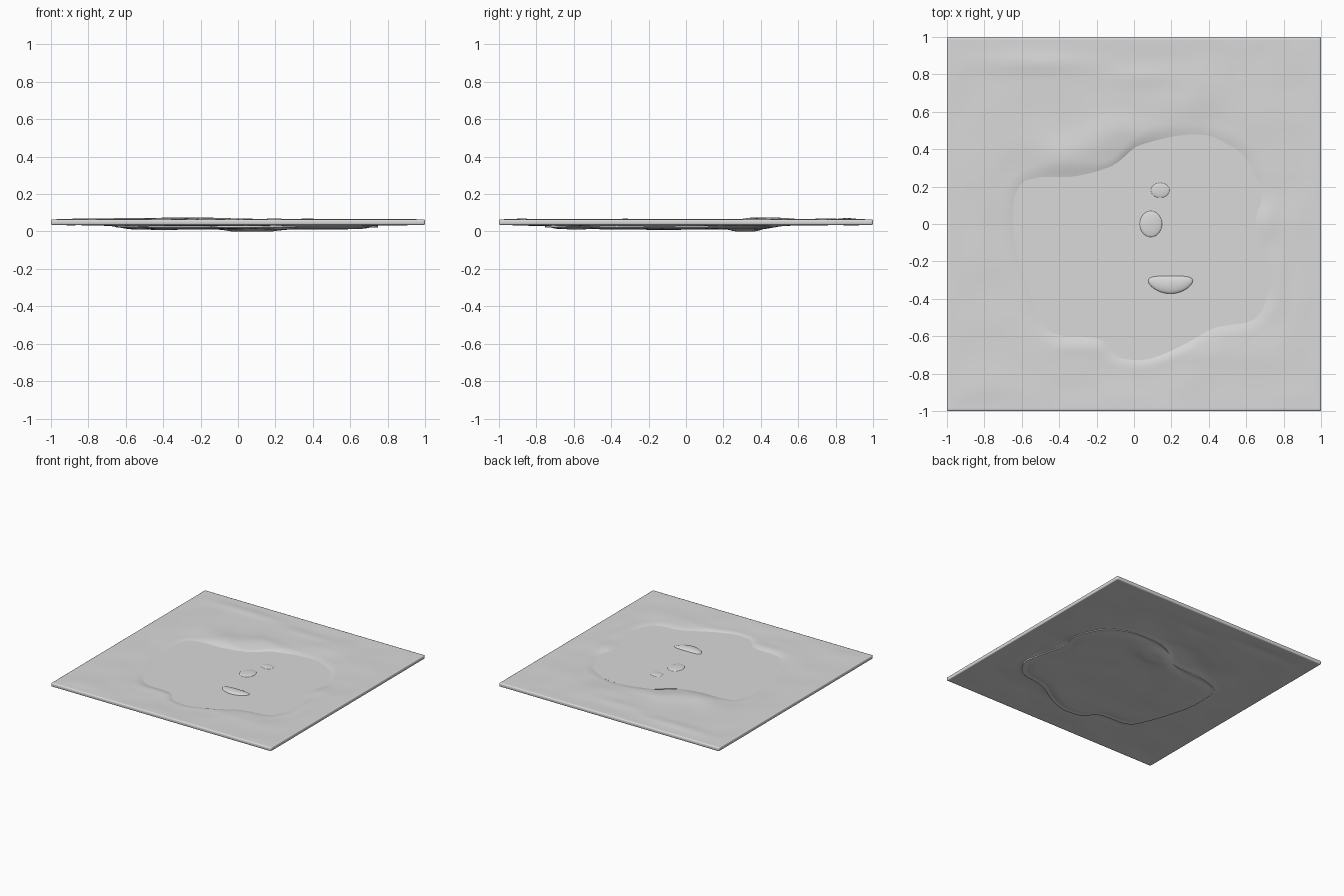
import bpy, bmesh, math
from mathutils import Vector, noise

if "Cube" in bpy.data.objects:
    bpy.data.objects.remove(bpy.data.objects["Cube"], do_unlink=True)

GREY = (0.7, 0.7, 0.7, 1)
TOP, THICK, WATER = 0.065, 0.03, 0.054

grey = bpy.data.materials.new("plain grey")
grey.use_nodes = True
grey.diffuse_color = GREY
grey.node_tree.nodes["Principled BSDF"].inputs["Base Color"].default_value = GREY


def add_object(name, bm):
    mesh = bpy.data.meshes.new(name)
    bm.to_mesh(mesh)
    bm.free()
    mesh.materials.append(grey)
    obj = bpy.data.objects.new(name, mesh)
    bpy.context.collection.objects.link(obj)
    return obj


def smooth(obj, degrees):
    bpy.ops.object.select_all(action="DESELECT")
    obj.select_set(True)
    bpy.context.view_layer.objects.active = obj
    bpy.ops.object.shade_smooth_by_angle(angle=math.radians(degrees))


def step(a, b, t):
    t = min(1, max(0, (t - a) / (b - a)))
    return t * t * (3 - 2 * t)


def bump(x, y, cx, cy, rx, ry):
    return math.exp(-((x - cx) / rx) ** 2 - ((y - cy) / ry) ** 2)


# Shoreline, rounded by corner cutting
shore = [Vector(p) for p in (
    (-.62, .2), (-.63, -.1), (-.54, -.4), (-.45, -.6), (-.18, -.6), (-.1, -.71),
    (.05, -.73), (.2, -.68), (.4, -.55), (.63, -.52), (.73, -.38), (.69, -.2),
    (.64, 0), (.69, .15), (.58, .38), (.4, .46), (.15, .46), (.02, .41),
    (-.1, .3), (-.2, .27), (-.45, .26))]
for _ in range(2):
    cut = []
    for a, b in zip(shore, shore[1:] + shore[:1]):
        cut += [a.lerp(b, .2), a.lerp(b, .8)]
    shore = cut
edges = list(zip(shore, shore[1:] + shore[:1]))


def shore_distance(x, y):
    """Positive inside the pool, negative on land."""
    p, best, inside = Vector((x, y)), 9.0, False
    for a, b in edges:
        d = b - a
        t = min(1, max(0, (p - a).dot(d) / d.length_squared))
        best = min(best, (p - a - d * t).length)
        if (a.y > y) != (b.y > y) and x < a.x + (y - a.y) / d.y * d.x:
            inside = not inside
    return best if inside else -best


# Mounds and hollows: centre x, y, radius x, y, height
MOUNDS = [(-.38, .36, .12, .09, .010), (-.21, .41, .14, .10, .010),
          (-.04, .51, .16, .07, .008), (-.5, .86, .3, .05, .006),
          (.05, .79, .2, .05, .005), (.72, .02, .06, .1, .007),
          (.77, -.25, .05, .15, .006), (.3, -.69, .18, .06, .005),
          (-.3, -.66, .15, .05, .004), (.07, .32, .13, .07, -.025),
          (-.4, -.1, .15, .2, -.004)]


def ground_height(x, y):
    d = shore_distance(x, y)
    steep = max(bump(x, y, .1, -.68, .3, .15), bump(x, y, -.1, .36, .15, .12))
    w = .075 - .04 * steep
    h = -.004 * step(-.22, -.06, d) - .018 * step(-w, w, d)
    h += sum(m[4] * bump(x, y, *m[:4]) for m in MOUNDS)
    h += .0045 * noise.noise(Vector((x * 4, y * 4, 3)))
    fade = step(0, .12, 1 - max(abs(x), abs(y)))
    return TOP + max(h, THICK - TOP) * fade


# Ground sheet with thickness and a rounded rim
bm = bmesh.new()
bmesh.ops.create_grid(bm, x_segments=110, y_segments=110, size=1)
for v in bm.verts:
    v.co.z = ground_height(v.co.x, v.co.y)
ground = add_object("ground_sheet", bm)
solid = ground.modifiers.new("thickness", "SOLIDIFY")
solid.thickness = THICK
solid.offset = -1
bevel = ground.modifiers.new("rounded_rim", "BEVEL")
bevel.width = .007
bevel.segments = 2
bevel.limit_method = "ANGLE"
bevel.angle_limit = math.radians(60)
smooth(ground, 40)

# Flat pool surface, tucked under the banks
bm = bmesh.new()
face = bm.faces.new([bm.verts.new((p.x * 1.04, p.y * 1.04, WATER)) for p in shore])
face.normal_update()
if face.normal.z < 0:
    face.normal_flip()
lower = bmesh.ops.extrude_face_region(bm, geom=[face], use_keep_orig=True)
for v in lower["geom"]:
    if isinstance(v, bmesh.types.BMVert):
        v.co.z = .02
bmesh.ops.recalc_face_normals(bm, faces=bm.faces[:])
add_object("pool_surface", bm)

# Islets: centre x, y, half sizes, bend of the crescent
ISLETS = [("small_islet", .14, .18, .05, .04, .007, 0),
          ("middle_islet", .09, .0, .06, .07, .010, 0),
          ("crescent_islet", .195, -.325, .12, .048, .016, 1.5)]
for name, cx, cy, rx, ry, rz, bend in ISLETS:
    bm = bmesh.new()
    bmesh.ops.create_uvsphere(bm, u_segments=32, v_segments=16, radius=1)
    for v in bm.verts:
        x, y, z = v.co
        v.co = (cx + x * rx, cy + y * ry + bend * (x * rx) ** 2, WATER - .001 + z * rz)
    smooth(add_object(name, bm), 60)
